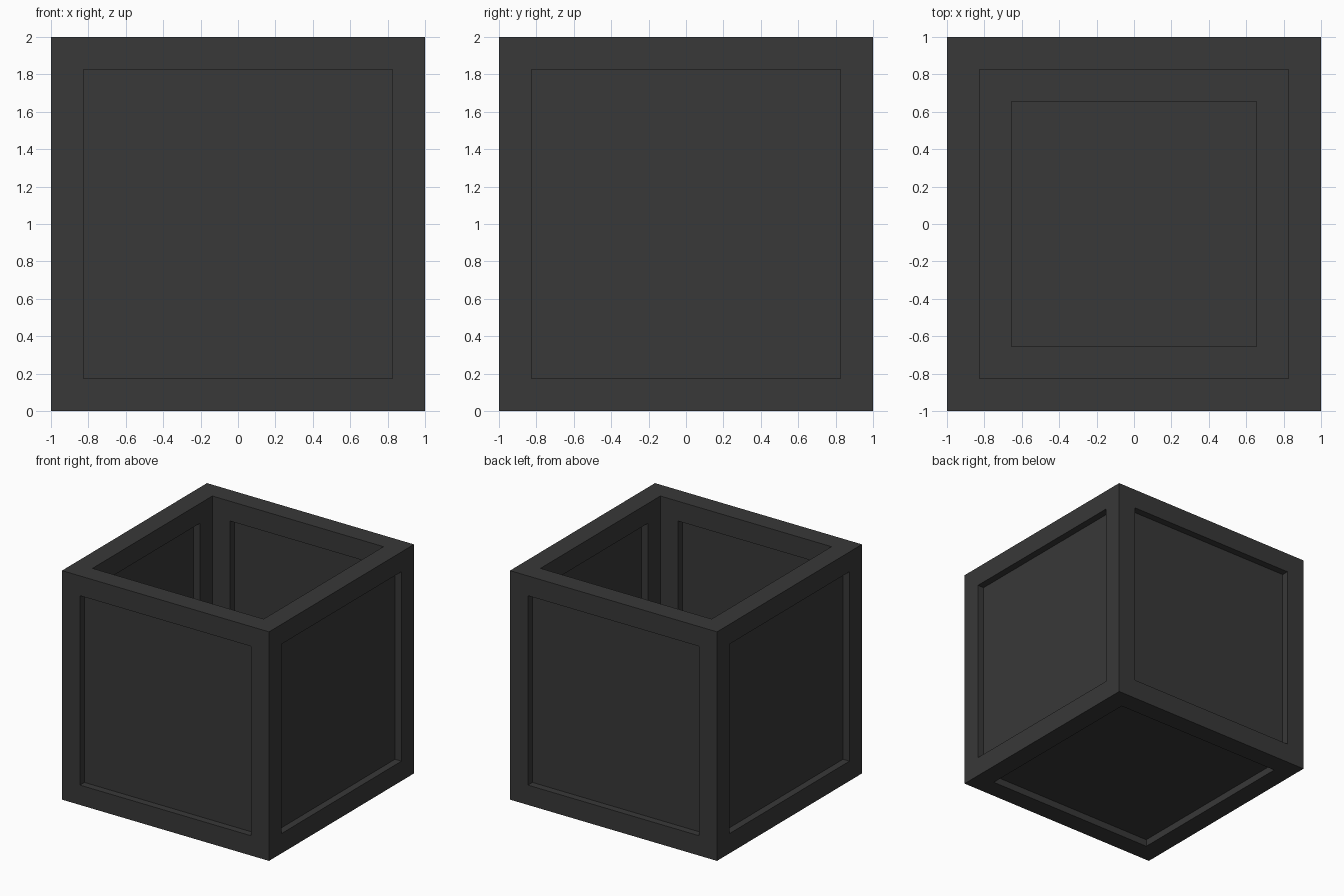
import bpy, bmesh
from mathutils import Vector

if "Cube" in bpy.data.objects:
    bpy.data.objects.remove(bpy.data.objects["Cube"])

FRAME = 0.173   # wall thickness and frame width
DEPTH = 0.062   # depth of every sunken panel

bm = bmesh.new()
bmesh.ops.create_cube(bm, size=2)
bmesh.ops.translate(bm, verts=bm.verts, vec=(0, 0, 1))
bm.normal_update()

# hollow the block out from the top, leaving an open box
top = max(bm.faces, key=lambda f: f.calc_center_median().z)
bmesh.ops.inset_individual(bm, faces=[top], thickness=FRAME, use_even_offset=True)
floor = bmesh.ops.extrude_discrete_faces(bm, faces=[top])["faces"][0]
bmesh.ops.translate(bm, verts=floor.verts, vec=Vector((0, 0, FRAME - 2)))
bm.normal_update()

# sunken panels on the outside, inside, underside and inner floor
panels = [f for f in bm.faces if f.calc_center_median().z < 1.9]
bmesh.ops.inset_individual(bm, faces=panels, thickness=FRAME, use_even_offset=True)
for f in panels:
    n = f.normal.copy()
    new = bmesh.ops.extrude_discrete_faces(bm, faces=[f])["faces"][0]
    bmesh.ops.translate(bm, verts=new.verts, vec=n * -DEPTH)
bmesh.ops.recalc_face_normals(bm, faces=bm.faces)

mesh = bpy.data.meshes.new("open_crate")
bm.to_mesh(mesh)
bm.free()
crate = bpy.data.objects.new("open_crate", mesh)
bpy.context.collection.objects.link(crate)

# dark grey finish
mat = bpy.data.materials.new("dark_grey")
mat.diffuse_color = (0.04, 0.04, 0.04, 1)
mat.use_nodes = True
mat.node_tree.nodes["Principled BSDF"].inputs["Base Color"].default_value = mat.diffuse_color
mesh.materials.append(mat)
